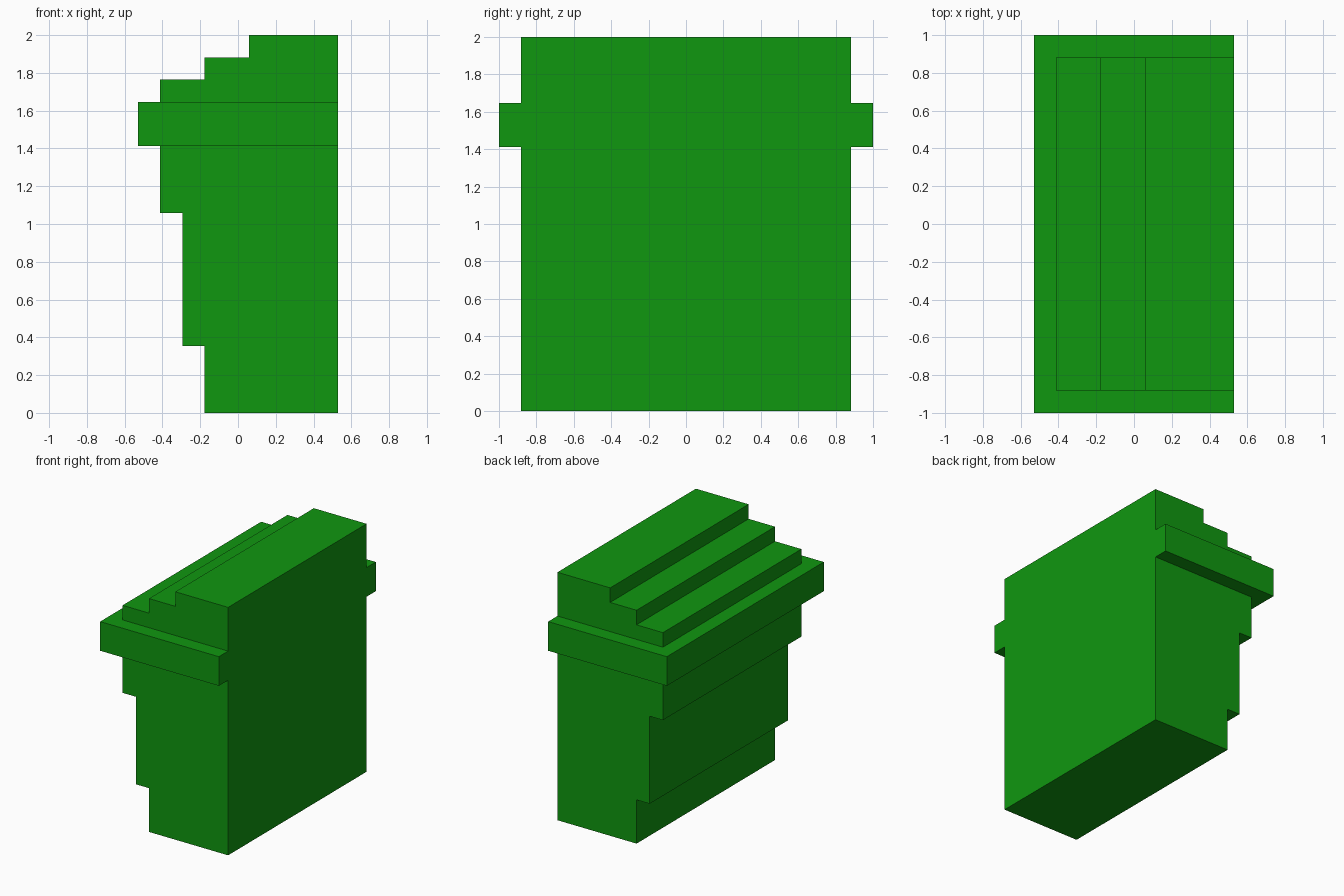
import bpy, bmesh
from mathutils import Vector

if "Cube" in bpy.data.objects:
    bpy.data.objects.remove(bpy.data.objects["Cube"])

U = 2 / 17          # module: the model is 17 modules tall and long
HALF = 7.5          # half length of the body; the band overhangs by one

green = bpy.data.materials.new("green")
green.diffuse_color = (0.005, 0.31, 0.005, 1)
green.use_nodes = True
green.node_tree.nodes["Principled BSDF"].inputs["Base Color"].default_value = green.diffuse_color

# Stepped side profile (x, z) in three zones that share edges
lower = [(4.5, 12), (4.5, 0), (-1.5, 0), (-1.5, 3), (-2.5, 3), (-2.5, 9),
         (-3.5, 9), (-3.5, 12)]
band = [(4.5, 12), (-3.5, 12), (-4.5, 12), (-4.5, 14), (-3.5, 14), (4.5, 14)]
upper = [(4.5, 14), (-3.5, 14), (-3.5, 15), (-1.5, 15), (-1.5, 16),
         (0.5, 16), (0.5, 17), (4.5, 17)]

bm = bmesh.new()
verts = {}


def vert(p):
    if p not in verts:
        verts[p] = bm.verts.new((p[0] * U, -HALF * U, p[1] * U))
    return verts[p]


def extrude(faces, dy):
    out = bmesh.ops.extrude_face_region(bm, geom=faces)["geom"]
    moved = [g for g in out if isinstance(g, bmesh.types.BMVert)]
    bmesh.ops.translate(bm, verts=moved, vec=Vector((0, dy * U, 0)))


# Body: profile swept along y
extrude([bm.faces.new([vert(p) for p in zone]) for zone in (lower, band, upper)],
        2 * HALF)
bmesh.ops.recalc_face_normals(bm, faces=bm.faces[:])

# Band ends: pull the band zone outward by one module on both ends
for side in (-1, 1):
    bm.normal_update()
    end = [f for f in bm.faces if abs(f.normal.y) > 0.9
           and abs(f.calc_center_median().y - side * HALF * U) < 0.01
           and all(12 * U - 0.01 < v.co.z < 14 * U + 0.01 for v in f.verts)]
    extrude(end, side)
    bmesh.ops.delete(bm, geom=[f for f in end if f.is_valid], context='FACES_ONLY')

# Merge coplanar faces
bmesh.ops.recalc_face_normals(bm, faces=bm.faces[:])
bmesh.ops.dissolve_limit(bm, angle_limit=0.01, verts=bm.verts[:], edges=bm.edges[:])
bmesh.ops.recalc_face_normals(bm, faces=bm.faces[:])

mesh = bpy.data.meshes.new("stepped_block")
bm.to_mesh(mesh)
bm.free()
mesh.materials.append(green)
bpy.context.collection.objects.link(bpy.data.objects.new("stepped_block", mesh))
